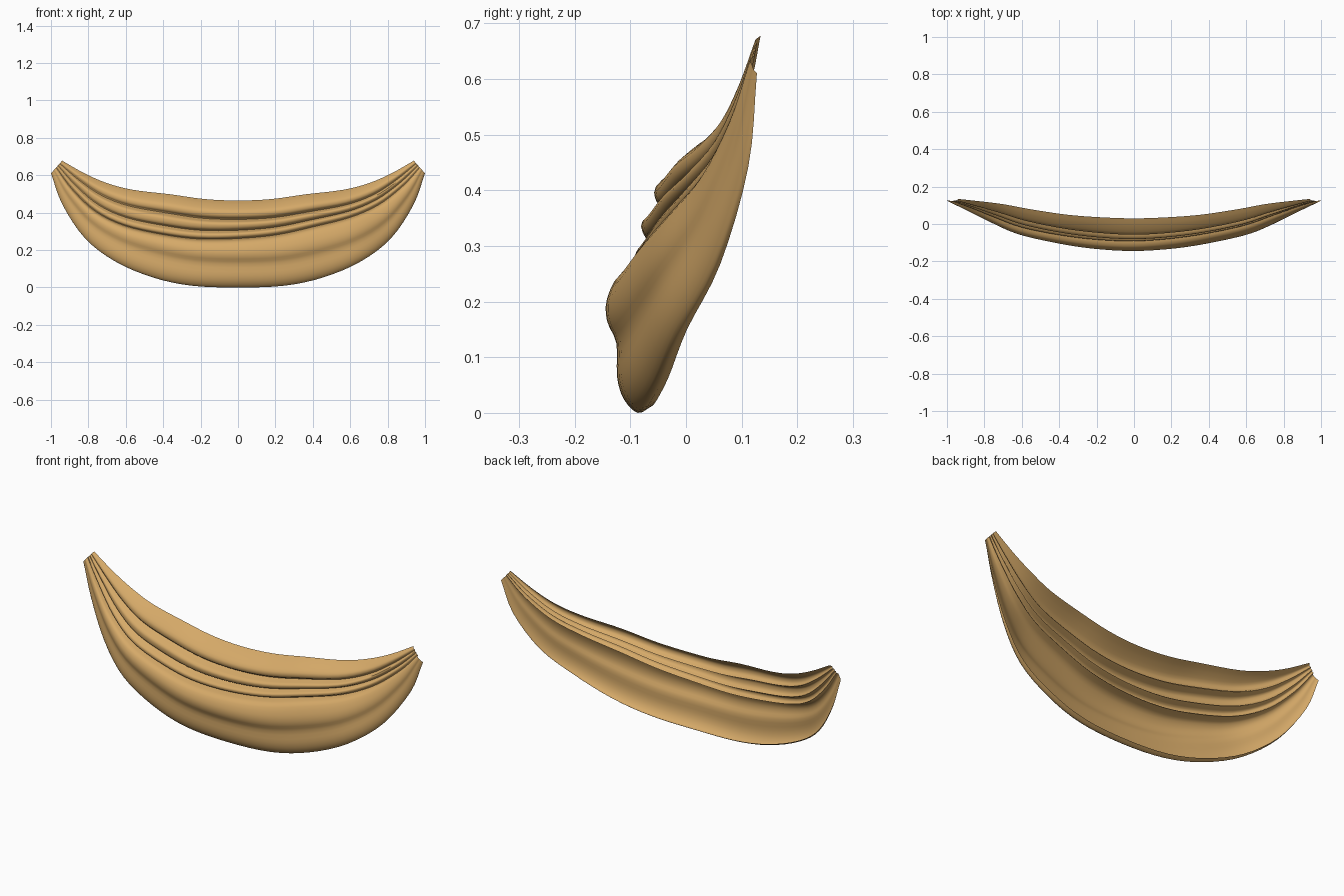
import bpy, math
from mathutils import Vector

if "Cube" in bpy.data.objects:
    bpy.data.objects.remove(bpy.data.objects["Cube"])

STEPS = 24   # columns per half
SUB = 3      # rows between profile points

# Half-width edge curves of the hanging cloth, centre to tip (x, y, z)
TOP = [(0, .03, .465), (.18, .036, .473), (.36, .05, .498), (.56, .08, .522),
       (.70, .106, .558), (.82, .121, .61), (.94, .134, .678)]
BOTTOM = [(0, -.085, 0), (.25, -.075, .01), (.46, -.05, .055), (.66, -.015, .14),
          (.82, .05, .262), (.94, .105, .44), (1.0, .125, .61)]

# Centre cross-section from top hem to bottom hem (y, z): three pleats, belly, curled hem
PROFILE = [(.03, .465), (-.012, .442), (-.054, .407), (-.052, .378), (-.03, .364),
           (-.078, .345), (-.073, .316), (-.05, .306), (-.089, .29), (-.086, .27),
           (-.066, .262), (-.118, .248), (-.142, .205), (-.142, .165), (-.125, .125),
           (-.124, .065), (-.112, .025), (-.087, 0), (-.062, .012)]


def spline(points, s):
    """Catmull-Rom through points, s from 0 to 1."""
    p = [Vector(q) for q in points]
    n = len(p) - 1
    i = min(int(s * n), n - 1)
    f = s * n - i
    a = p[i - 1] if i else 2 * p[0] - p[1]
    d = p[i + 2] if i + 2 <= n else 2 * p[n] - p[n - 1]
    b, c = p[i], p[i + 1]
    return .5 * (2 * b + (c - a) * f + (2 * a - 5 * b + 4 * c - d) * f ** 2
                 + (3 * b - a - 3 * c + d) * f ** 3)


def mirrored(half, u):
    v = spline([(-half[1][0], half[1][1], half[1][2])] + half, (1 + abs(u) * 6) / 7)
    v.x = math.copysign(v.x, u)
    return v


rows = (len(PROFILE) - 1) * SUB + 1
cols = 2 * STEPS + 1
verts, faces = [], []
for r in range(rows):
    even = r / (rows - 1)
    y, z = spline(PROFILE, even)
    z = max(z, 0)
    t0 = (.465 - z) / .465
    push = y - (.03 - .115 * t0)          # fold depth from the straight chord
    for c in range(cols):
        u = c / STEPS - 1
        k = abs(u) ** 4 * .8              # gather evenly toward the tips
        t = t0 + (even - t0) * k
        # pleats lie slightly lower on the left than on the right
        t -= .15 * u * (1 - u * u) * math.exp(-((t0 - .42) / .15) ** 2)
        p = mirrored(TOP, u).lerp(mirrored(BOTTOM, u), t)
        p.y += push * (1 - .88 * abs(u) ** 1.6)
        verts.append(p)
for r in range(rows - 1):
    for c in range(cols - 1):
        a = r * cols + c
        faces.append((a, a + cols, a + cols + 1, a + 1))

# Draped cloth sheet
mesh = bpy.data.meshes.new("draped_cloth")
mesh.from_pydata(verts, [], faces)
mesh.update()
cloth = bpy.data.objects.new("draped_cloth", mesh)
bpy.context.collection.objects.link(cloth)

mat = bpy.data.materials.new("golden tan fabric")
mat.diffuse_color = (.67, .40, .14, 1)
mat.use_nodes = True
mat.node_tree.nodes["Principled BSDF"].inputs["Base Color"].default_value = mat.diffuse_color
mesh.materials.append(mat)

bpy.context.view_layer.objects.active = cloth
cloth.select_set(True)
bpy.ops.object.shade_smooth_by_angle(angle=math.radians(50))
